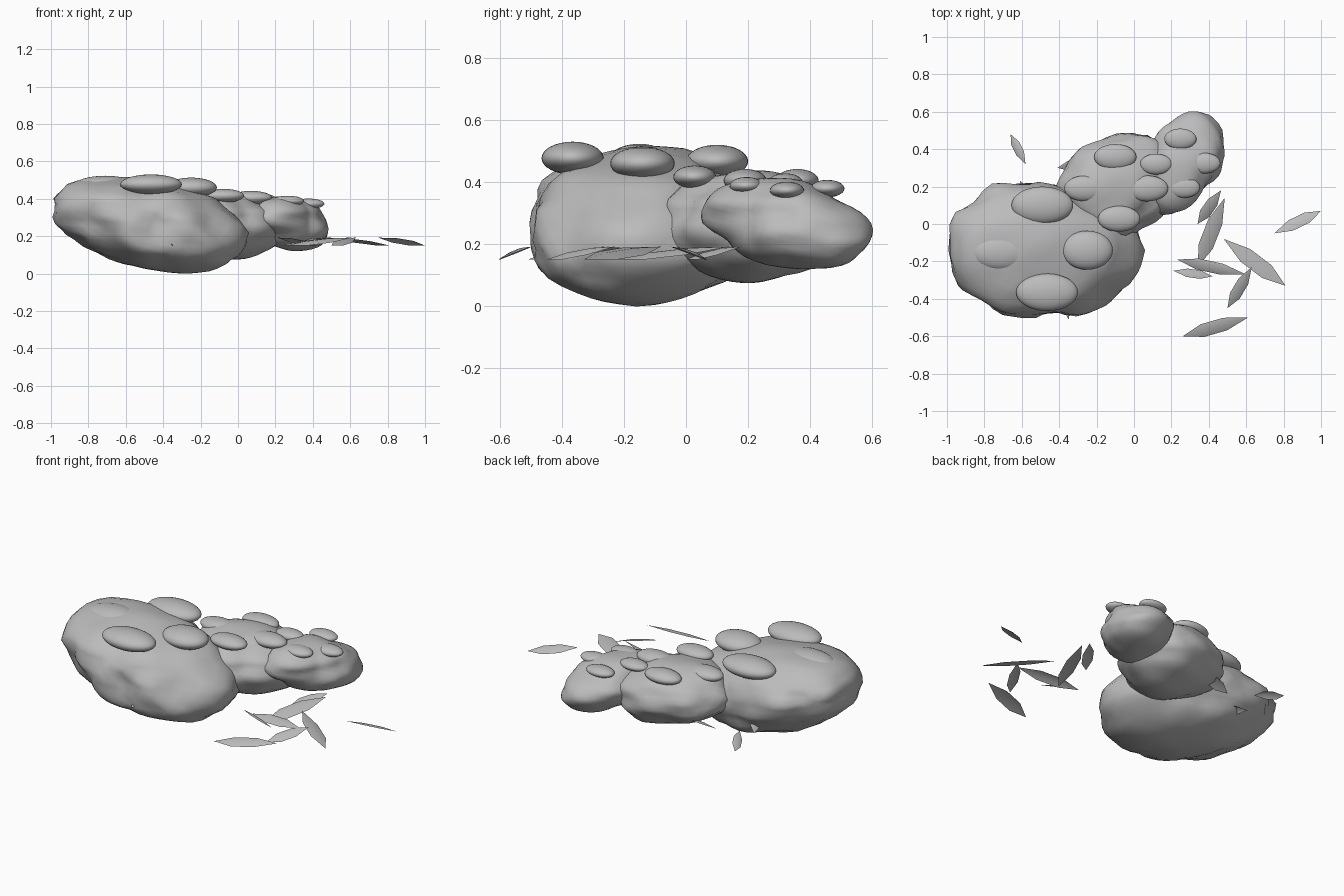
import bpy, bmesh, math
from mathutils import Vector, noise

cube = bpy.data.objects.get("Cube")
if cube:
    bpy.data.objects.remove(cube)

grey = bpy.data.materials.new("stone grey")
grey.use_nodes = True
grey.diffuse_color = (0.5, 0.5, 0.5, 1)
grey.node_tree.nodes["Principled BSDF"].inputs["Base Color"].default_value = (0.5, 0.5, 0.5, 1)


def finish(bm, name, smooth):
    mesh = bpy.data.meshes.new(name)
    bm.to_mesh(mesh)
    bm.free()
    mesh.materials.append(grey)
    obj = bpy.data.objects.new(name, mesh)
    bpy.context.collection.objects.link(obj)
    bpy.ops.object.select_all(action="DESELECT")
    obj.select_set(True)
    bpy.context.view_layer.objects.active = obj
    bpy.ops.object.shade_smooth_by_angle(angle=math.radians(smooth))


def outline_radius(polar, angle):
    """Radius of a plan outline, interpolated between its corners."""
    for i, (a1, r1) in enumerate(polar):
        a0, r0 = polar[i - 1]
        if i == 0:
            a0 -= math.tau
        if a0 <= angle <= a1:
            return r0 + (r1 - r0) * (angle - a0) / (a1 - a0)
    return outline_radius(polar, angle - math.tau)


def rock(name, centre, half_height, tilt, lean, taper, outline, rough):
    """Boulder: a sphere fitted to a plan outline, sheared and roughened.
    tilt slopes the widest level, lean slides the top sideways,
    taper holds the fullness of the upper and lower halves."""
    cx, cy, cz = centre
    polar = sorted((math.atan2(y - cy, x - cx), math.hypot(x - cx, y - cy)) for x, y in outline)
    bm = bmesh.new()
    bmesh.ops.create_icosphere(bm, subdivisions=4, radius=1)
    for v in bm.verts:
        u = v.co.copy()
        angle = math.atan2(u.y, u.x)
        power = taper[0] if u.z > 0 else taper[1]
        reach = outline_radius(polar, angle) * math.hypot(u.x, u.y) ** power
        dx, dy = reach * math.cos(angle), reach * math.sin(angle)
        p = Vector((dx + lean[0] * u.z, dy + lean[1] * u.z,
                    u.z * half_height + tilt[0] * dx + tilt[1] * dy))
        lump = noise.noise((p + Vector(centre)) * 6) * rough
        lump += noise.noise(Vector((p.x * 6, p.y * 6, p.z * 18))) * rough * 0.8
        side = Vector((u.x, u.y, u.z * 0.3))
        v.co = Vector(centre) + p + side * lump
    finish(bm, name, 50)


def moss_pad(name, location, size):
    bm = bmesh.new()
    bmesh.ops.create_uvsphere(bm, u_segments=32, v_segments=16, radius=1)
    bmesh.ops.scale(bm, vec=size, verts=bm.verts)
    bmesh.ops.translate(bm, vec=location, verts=bm.verts)
    finish(bm, name, 60)


def leaf(name, start, end, width):
    """Thin pointed blade, arched along the middle and rolled to one side."""
    a, b = Vector(start), Vector(end)
    side = (b - a).cross(Vector((0, 0, 1))).normalized() * width / 2
    side.z = -0.012
    arch = Vector((0, 0, 0.01))
    bm = bmesh.new()
    base, tip = bm.verts.new(a), bm.verts.new(b)
    rows = []
    for t in (0.3, 0.65):
        mid = a.lerp(b, t)
        rows.append([bm.verts.new(mid + side * s + arch * (1 - abs(s))) for s in (-1, 0, 1)])
    for k in (0, 1):
        bm.faces.new((base, rows[0][k + 1], rows[0][k]))
        bm.faces.new((rows[0][k], rows[0][k + 1], rows[1][k + 1], rows[1][k]))
        bm.faces.new((rows[1][k], rows[1][k + 1], tip))
    finish(bm, name, 60)


# Three boulders, largest to smallest
rock("large_rock", (-0.47, -0.14, 0.26), 0.255, (-0.08, 0), (-0.1, 0.02), (0.95, 1.05), [
    (-0.99, -0.14), (-0.95, 0.05), (-0.82, 0.14), (-0.62, 0.22), (-0.4, 0.2),
    (-0.2, 0.14), (0, 0), (0.05, -0.13), (0.03, -0.23), (-0.08, -0.35),
    (-0.21, -0.47), (-0.45, -0.49), (-0.63, -0.51), (-0.8, -0.41), (-0.94, -0.3)], 0.032)
rock("middle_rock", (-0.07, 0.2, 0.26), 0.177, (-0.08, 0.02), (0, 0), (0.95, 1.05), [
    (-0.41, 0.2), (-0.36, 0.29), (-0.24, 0.42), (-0.05, 0.48), (0.07, 0.48),
    (0.17, 0.4), (0.24, 0.25), (0.17, 0.08), (0.05, -0.01), (-0.1, -0.08), (-0.27, 0)], 0.032)
rock("small_rock", (0.27, 0.33, 0.265), 0.143, (-0.1, -0.13), (0, 0), (1.05, 1.15), [
    (0.5, 0.42), (0.485, 0.5), (0.4, 0.57), (0.3, 0.58), (0.22, 0.56), (0.12, 0.45),
    (0.08, 0.36), (0.07, 0.23), (0.1, 0.1), (0.18, 0.065), (0.3, 0.1), (0.39, 0.2),
    (0.47, 0.33)], 0.026)

# Flattened moss pads on each boulder: (size, positions)
pad_groups = {
    "large": ((0.165, 0.1, 0.053), [(-0.465, -0.365, 0.477), (-0.49, 0.1, 0.467), (-0.71, -0.15, 0.47)]),
    "large_side": ((0.137, 0.104, 0.053), [(-0.25, -0.14, 0.46)]),
    "middle": ((0.113, 0.069, 0.037), [(-0.1, 0.358, 0.405), (-0.26, 0.19, 0.403),
                                        (-0.08, 0.028, 0.416), (0.07, 0.19, 0.405)]),
    "small": ((0.086, 0.055, 0.028), [(0.248, 0.455, 0.379), (0.376, 0.325, 0.373),
                                       (0.267, 0.195, 0.388), (0.118, 0.32, 0.4)]),
}
for group, (size, places) in pad_groups.items():
    for i, place in enumerate(places):
        moss_pad(f"{group}_moss_pad_{i + 1}", place, size)

# Fallen leaves: low end, high end, width in plan, all lying at one level
leaves = [
    ((-0.66, 0.48), (-0.58, 0.32), 0.045), ((0.34, 0), (0.465, 0.18), 0.06),
    ((0.34, -0.23), (0.485, 0.14), 0.08), ((0.42, -0.28), (0.21, -0.25), 0.045),
    ((0.23, -0.19), (0.6, -0.27), 0.06), ((0.81, -0.33), (0.48, -0.08), 0.085),
    ((0.5, -0.45), (0.63, -0.23), 0.06), ((0.26, -0.6), (0.61, -0.5), 0.07),
    ((1, 0.07), (0.75, -0.05), 0.06), ((-0.41, 0.3), (-0.18, 0.34), 0.06),
    ((-0.61, 0.23), (-0.5, 0.05), 0.05), ((-0.35, -0.51), (-0.38, -0.28), 0.05),
]
for i, (start, end, width) in enumerate(leaves):
    leaf(f"leaf_{i + 1}", (*start, 0.15), (*end, 0.192), width)
